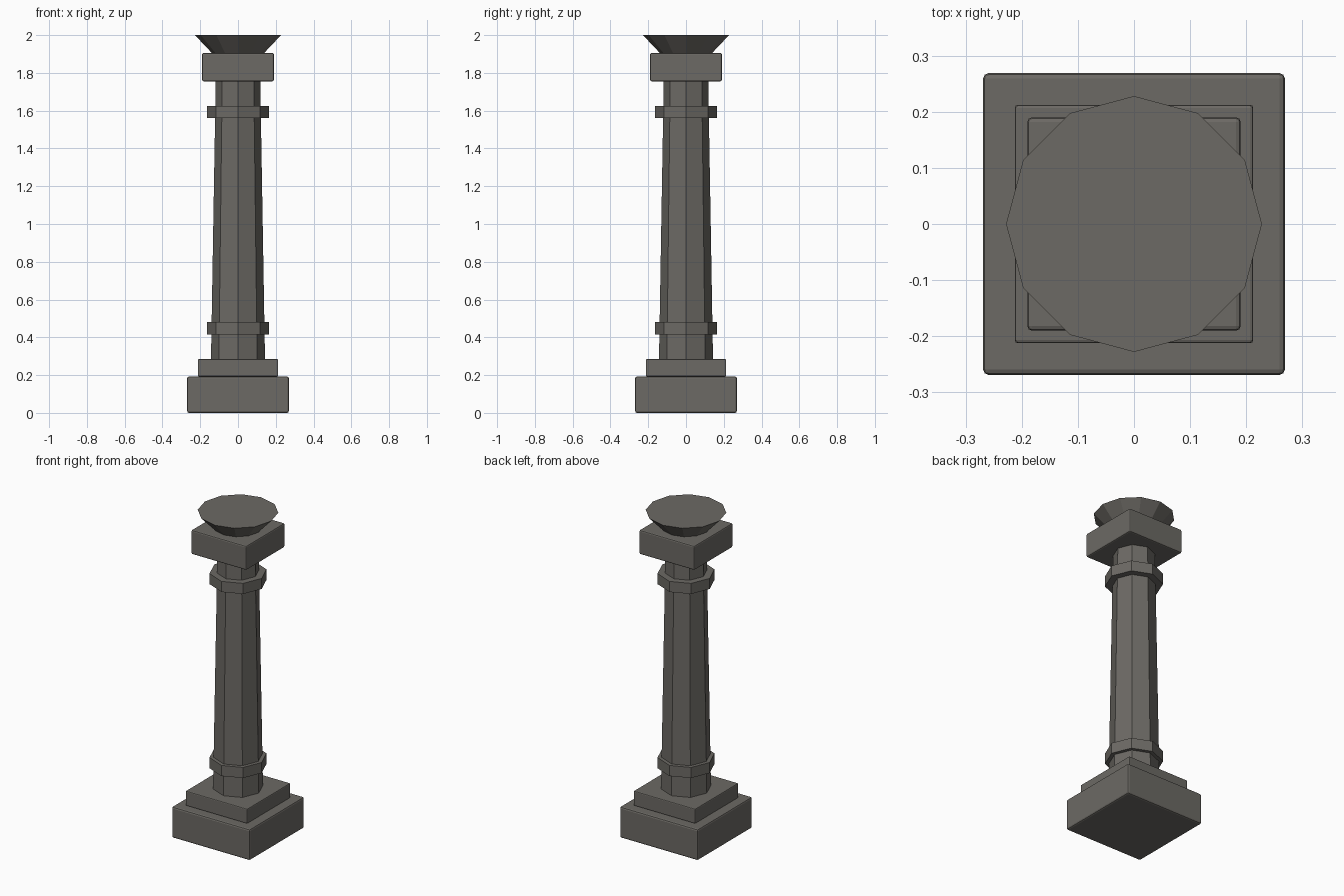
import bpy, bmesh, math

if "Cube" in bpy.data.objects:
    bpy.data.objects.remove(bpy.data.objects["Cube"])

stone = bpy.data.materials.new("dark_stone")
stone.diffuse_color = (0.15, 0.142, 0.128, 1)
stone.use_nodes = True
stone.node_tree.nodes["Principled BSDF"].inputs["Base Color"].default_value = stone.diffuse_color


def finish(name, bm):
    mesh = bpy.data.meshes.new(name)
    bm.to_mesh(mesh)
    bm.free()
    mesh.materials.append(stone)
    obj = bpy.data.objects.new(name, mesh)
    bpy.context.collection.objects.link(obj)
    return obj


def block(name, half, z0, z1, bevel):
    """Square slab with softened edges."""
    bm = bmesh.new()
    bmesh.ops.create_cube(bm, size=1)
    for v in bm.verts:
        v.co = (v.co.x * 2 * half, v.co.y * 2 * half, z0 + (v.co.z + 0.5) * (z1 - z0))
    obj = finish(name, bm)
    mod = obj.modifiers.new("soft_edges", 'BEVEL')
    mod.width = bevel
    mod.segments = 2


def prism(name, sides, r0, r1, z0, z1):
    """Tapered regular prism with corners on the x and y axes."""
    bm = bmesh.new()
    bmesh.ops.create_cone(bm, cap_ends=True, segments=sides,
                          radius1=r0, radius2=r1, depth=z1 - z0)
    bmesh.ops.translate(bm, verts=bm.verts, vec=(0, 0, (z0 + z1) / 2))
    finish(name, bm)


# Stepped base
block("plinth", 0.269, 0, 0.193, 0.01)
block("base_step", 0.2125, 0.193, 0.285, 0.006)
# Octagonal shaft with two collars
prism("shaft", 8, 0.143, 0.118, 0.285, 1.755)
for name, z in (("lower_collar", 0.415), ("upper_collar", 1.56)):
    prism(name, 8, 0.163, 0.163, z, z + 0.066)
# Capital and flared bowl
block("capital", 0.19, 1.755, 1.905, 0.008)
prism("bowl", 12, 0.138, 0.228, 1.905, 2.0)
